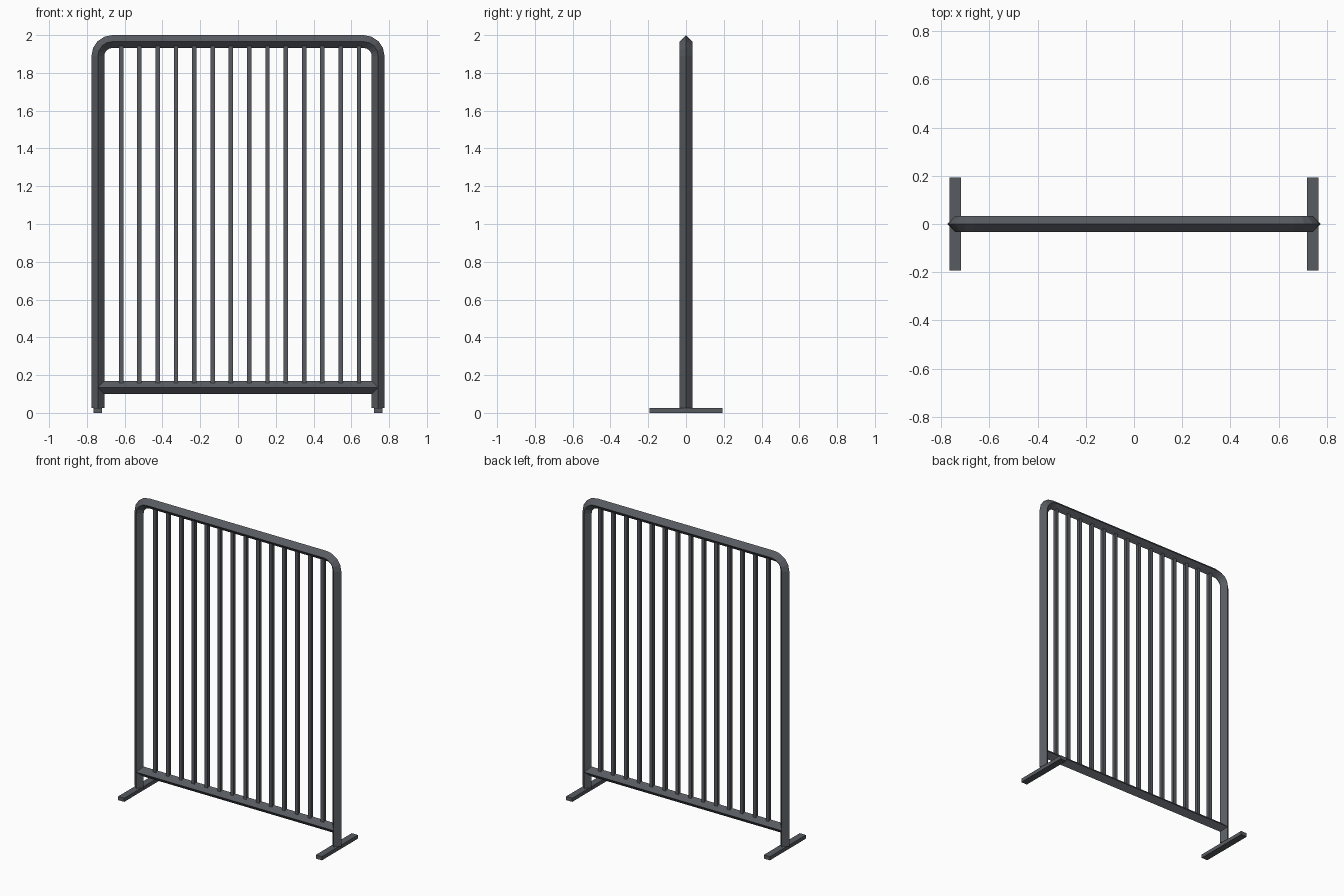
import bpy, bmesh, math
from mathutils import Vector

if "Cube" in bpy.data.objects:
    bpy.data.objects.remove(bpy.data.objects["Cube"])

metal = bpy.data.materials.new("dark grey metal")
metal.diffuse_color = (0.097, 0.105, 0.119, 1)
metal.use_nodes = True
metal.node_tree.nodes["Principled BSDF"].inputs["Base Color"].default_value = metal.diffuse_color

POST_X, TOP_Z, R = 0.742, 1.966, 0.034
FOOT_H = 0.025


def finish(name, bm):
    bmesh.ops.recalc_face_normals(bm, faces=bm.faces)
    mesh = bpy.data.meshes.new(name)
    bm.to_mesh(mesh)
    bm.free()
    mesh.materials.append(metal)
    obj = bpy.data.objects.new(name, mesh)
    bpy.context.collection.objects.link(obj)
    return obj


def box(name, lo, hi):
    bm = bmesh.new()
    bmesh.ops.create_cube(bm, size=1)
    for v in bm.verts:
        v.co = Vector([(a + b) / 2 + c * (b - a) for a, b, c in zip(lo, hi, v.co)])
    return finish(name, bm)


def diamond_tube(name, stations):
    """Sweep a diamond section; each station is (centre, in-plane normal)."""
    bm = bmesh.new()
    side = Vector((0, R, 0))
    rings = []
    for c, n in stations:
        rings.append([bm.verts.new(c + d) for d in (n * R, side, -n * R, -side)])
    for a, b in zip(rings, rings[1:]):
        for i in range(4):
            j = (i + 1) % 4
            bm.faces.new((a[i], a[j], b[j], b[i]))
    bm.faces.new(rings[0])
    bm.faces.new(rings[-1][::-1])
    return finish(name, bm)


# Outer frame: two posts and top rail in one bent tube
bend, steps = 0.077, 4
path = [(Vector((-POST_X, 0, FOOT_H)), Vector((-1, 0, 0)))]
for sign, start in ((-1, 180), (1, 90)):
    centre = Vector((sign * (POST_X - bend), 0, TOP_Z - bend))
    for k in range(steps + 1):
        a = math.radians(start - 90 * k / steps)
        n = Vector((math.cos(a), 0, math.sin(a)))
        path.append((centre + n * bend, n))
path.append((Vector((POST_X, 0, FOOT_H)), Vector((1, 0, 0))))
diamond_tube("outer_frame", path)

# Lower rail between the posts
up = Vector((0, 0, 1))
diamond_tube("lower_rail", [(Vector((s * POST_X, 0, 0.135)), up) for s in (-1, 1)])

# Upright bars
for i in range(14):
    x = -0.619 + i * 0.0969
    h = 0.0115
    box(f"bar_{i + 1}", (x - h, -h, 0.135), (x + h, h, TOP_Z))

# Feet
for label, s in (("left", -1), ("right", 1)):
    box(f"{label}_foot", (s * POST_X - 0.023, -0.193, 0), (s * POST_X + 0.023, 0.193, FOOT_H))
